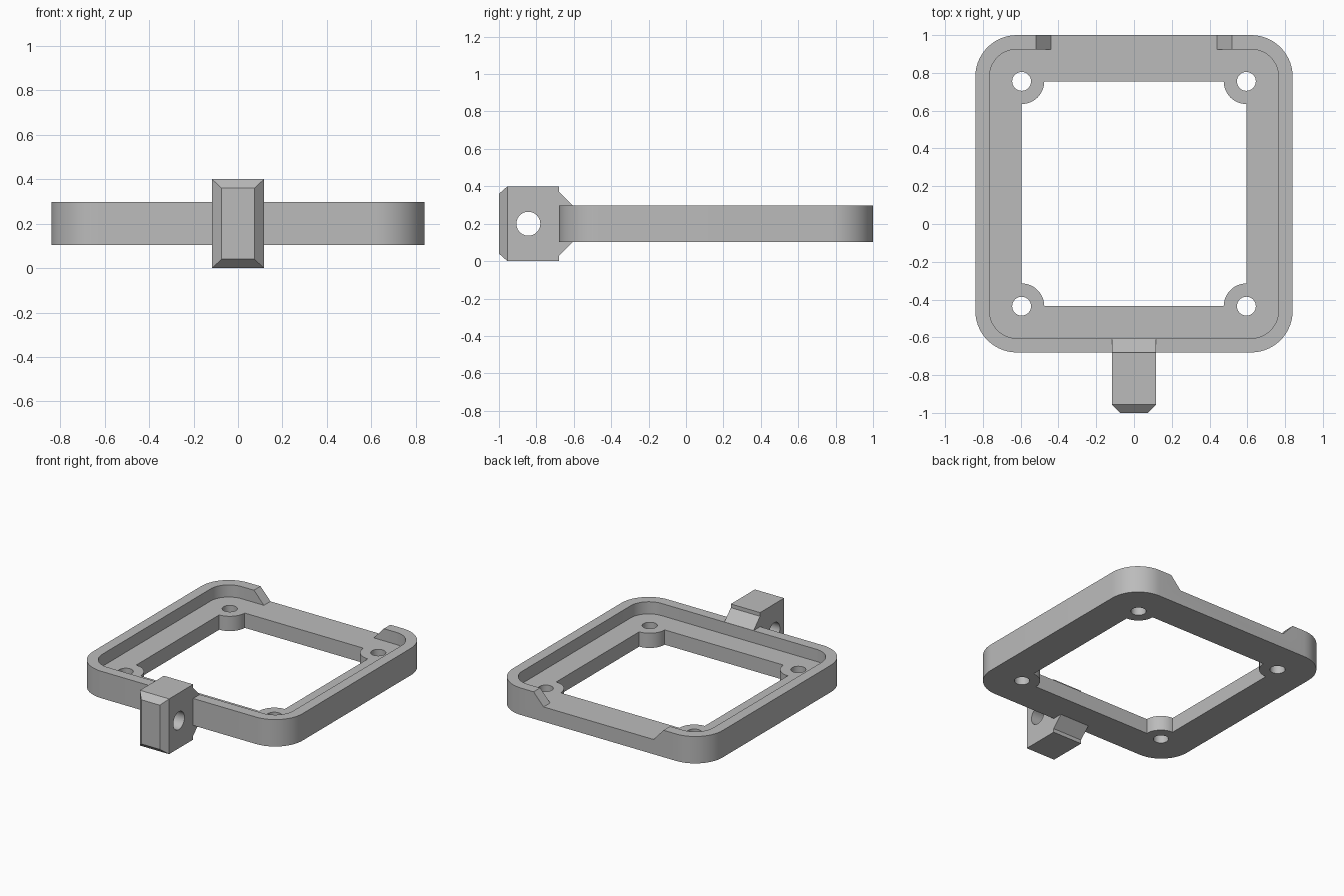
import bpy, bmesh
from math import cos, sin, pi
from mathutils import Matrix, Vector

cube = bpy.data.objects.get("Cube")
if cube:
    bpy.data.objects.remove(cube, do_unlink=True)

grey = bpy.data.materials.new("plain grey")
grey.use_nodes = True
color = (0.5, 0.5, 0.5, 1)
grey.diffuse_color = color
for node in grey.node_tree.nodes:
    if node.type == "BSDF_PRINCIPLED":
        node.inputs["Base Color"].default_value = color

CY = 0.16                              # frame centre in y
BOTTOM, FLOOR, TOP = 0.103, 0.21, 0.298
PITCH = 0.595                          # screw hole offset from the centre


def arc(cx, cy, r, a0, a1, n=14):
    return [(cx + r * cos(a0 + (a1 - a0) * i / n),
             cy + r * sin(a0 + (a1 - a0) * i / n)) for i in range(n + 1)]


def circle(cx, cy, r, n=40):
    return arc(cx, cy, r, 0, 2 * pi, n)[:-1]


def rounded_square(half, r):
    pts = []
    for k in range(4):
        a = k * pi / 2
        sx, sy = (1, -1, -1, 1)[k], (1, 1, -1, -1)[k]
        pts += arc(sx * (half - r), CY + sy * (half - r), r, a, a + pi / 2)
    return pts


def prism(name, pts, lo, hi, axis):
    """Extrude a flat outline along one axis."""
    place = {"x": lambda u, v, w: (w, u, v),
             "y": lambda u, v, w: (u, w, v),
             "z": lambda u, v, w: (u, v, w)}[axis]
    bm = bmesh.new()
    face = bm.faces.new([bm.verts.new(place(u, v, lo)) for u, v in pts])
    out = bmesh.ops.extrude_face_region(bm, geom=[face], use_keep_orig=True)
    moved = [g for g in out["geom"] if isinstance(g, bmesh.types.BMVert)]
    bmesh.ops.translate(bm, verts=moved, vec=place(0, 0, hi - lo))
    bmesh.ops.recalc_face_normals(bm, faces=bm.faces)
    mesh = bpy.data.meshes.new(name)
    bm.to_mesh(mesh)
    bm.free()
    mesh.materials.append(grey)
    obj = bpy.data.objects.new(name, mesh)
    bpy.context.collection.objects.link(obj)
    return obj


def activate(obj):
    bpy.ops.object.select_all(action="DESELECT")
    obj.select_set(True)
    bpy.context.view_layer.objects.active = obj


def cut(obj, cutter):
    cutter.hide_render = True
    mod = obj.modifiers.new("cut", "BOOLEAN")
    mod.operation, mod.solver, mod.object = "DIFFERENCE", "EXACT", cutter
    activate(obj)
    bpy.ops.object.modifier_apply(modifier=mod.name)
    bpy.data.objects.remove(cutter, do_unlink=True)


# Frame with a raised rim around a recessed ledge
frame = prism("frame", rounded_square(0.84, 0.22), BOTTOM, TOP, "z")
cut(frame, prism("pocket_cutter", rounded_square(0.765, 0.145), FLOOR, 0.5, "z"))

# Central opening, leaving a round boss at each corner
opening = []
for k in range(4):
    turn = Matrix.Rotation(k * pi / 2, 2)
    for p in arc(PITCH, PITCH, 0.12, 1.5 * pi, pi):
        q = turn @ Vector(p)
        opening.append((q.x, q.y + CY))
cut(frame, prism("opening_cutter", opening, -0.1, 0.5, "z"))

# Screw holes
for sx in (-1, 1):
    for sy in (-1, 1):
        hole = circle(sx * PITCH, CY + sy * PITCH, 0.05, 32)
        cut(frame, prism("screw_cutter", hole, -0.1, 0.5, "z"))

# Gap in the back rim with sloped ends
gap = [(-0.44, FLOOR), (0.44, FLOOR), (0.52, TOP), (0.52, 0.4),
       (-0.52, 0.4), (-0.52, TOP)]
cut(frame, prism("gap_cutter", gap, 0.85, 1.1, "y"))

# Mounting block: side profile with braces running onto the rim
upper = [(-0.955, 0.4), (-0.68, 0.4), (-0.68, 0.373), (-0.606, TOP), (-0.65, 0.25)]
lower = [(y, 0.4 - z) for y, z in reversed(upper)]
block = prism("mounting_block", upper + lower, -0.117, 0.117, "x")

# Bevelled nose on the block
bm = bmesh.new()
bm.from_mesh(block.data)
front = min(bm.faces, key=lambda f: f.calc_center_median().y)
out = bmesh.ops.extrude_face_region(bm, geom=[front])
for v in out["geom"]:
    if isinstance(v, bmesh.types.BMVert):
        v.co.x *= 0.63
        v.co.y = -1
        v.co.z = 0.2 + (v.co.z - 0.2) * 0.8
if front.is_valid:
    bmesh.ops.delete(bm, geom=[front], context="FACES_ONLY")
bmesh.ops.recalc_face_normals(bm, faces=bm.faces)
bm.to_mesh(block.data)
bm.free()

# Pivot hole through the block
cut(block, prism("pivot_cutter", circle(-0.843, 0.2, 0.064), -0.3, 0.3, "x"))

for obj in (frame, block):
    activate(obj)
    bpy.ops.object.shade_smooth_by_angle(angle=pi / 6)
